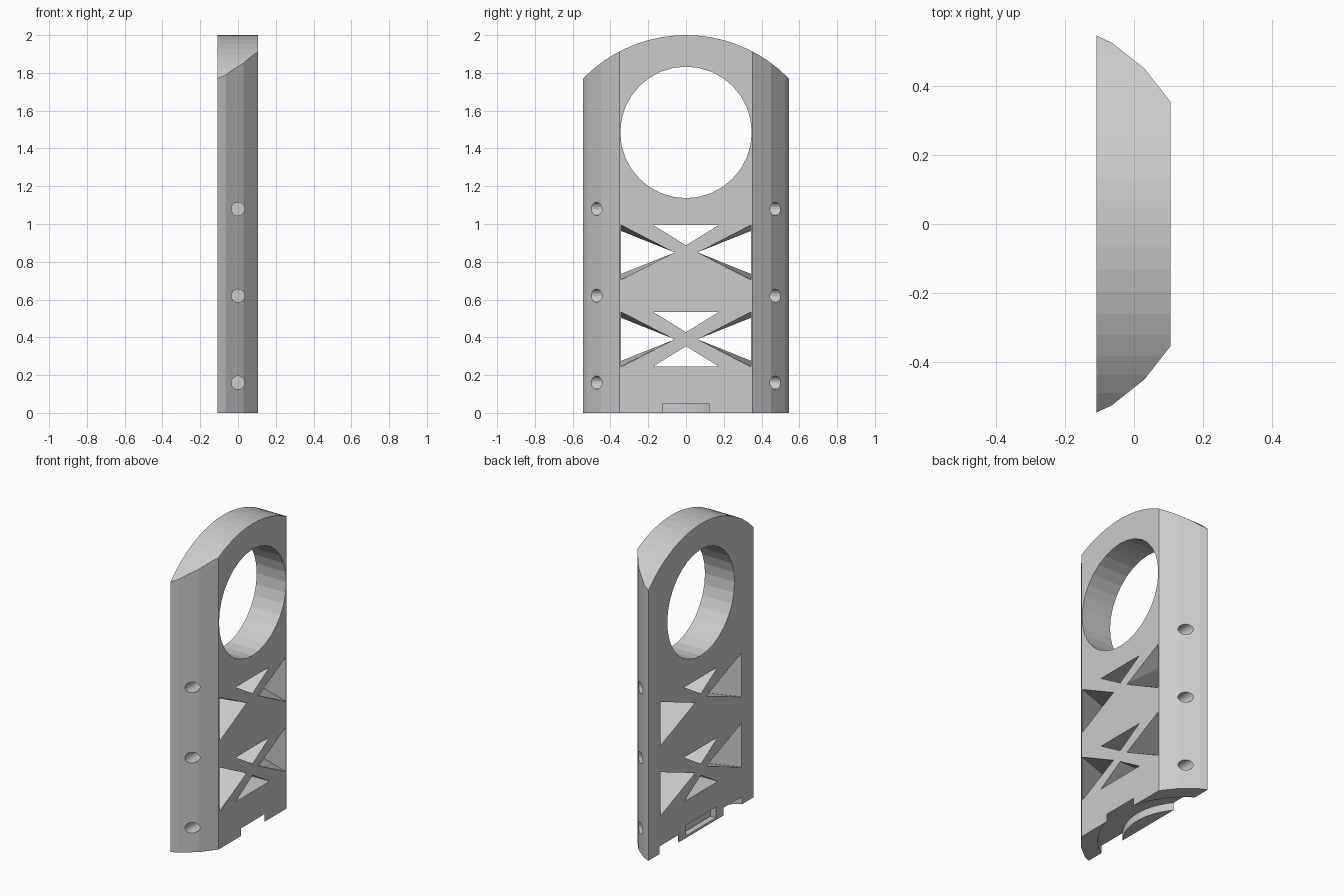
import bpy, bmesh
from math import sin, cos, pi, radians

cube = bpy.data.objects.get("Cube")
if cube:
    bpy.data.objects.remove(cube, do_unlink=True)

grey = bpy.data.materials.new("plain_grey")
grey.use_nodes = True
colour = (0.6, 0.6, 0.6, 1)
grey.diffuse_color = colour
grey.node_tree.nodes["Principled BSDF"].inputs["Base Color"].default_value = colour


def loft(name, start, end):
    """Solid between two matching outlines."""
    bm = bmesh.new()
    a = [bm.verts.new(p) for p in start]
    b = [bm.verts.new(p) for p in end]
    n = len(a)
    bm.faces.new(a)
    bm.faces.new(b[::-1])
    for i in range(n):
        j = (i + 1) % n
        bm.faces.new((a[j], a[i], b[i], b[j]))
    bmesh.ops.recalc_face_normals(bm, faces=bm.faces)
    mesh = bpy.data.meshes.new(name)
    bm.to_mesh(mesh)
    bm.free()
    mesh.materials.append(grey)
    ob = bpy.data.objects.new(name, mesh)
    bpy.context.collection.objects.link(ob)
    return ob


def along_x(name, back, front=None, x0=-0.3, x1=0.3):
    """Solid running along x between outlines given as (y, z)."""
    return loft(name, [(x0, *p) for p in back], [(x1, *p) for p in front or back])


def along_z(name, outline, z0, z1):
    return loft(name, [(*p, z0) for p in outline], [(*p, z1) for p in outline])


def arc(cx, cy, r, a0, a1, n):
    """Points from angle a0 to a1 in degrees."""
    angles = [radians(a0 + (a1 - a0) * i / n) for i in range(n + 1)]
    return [(cx + r * cos(t), cy + r * sin(t)) for t in angles]


def cut(body, tool, operation="DIFFERENCE"):
    tool.hide_render = True
    mod = body.modifiers.new(tool.name, "BOOLEAN")
    mod.operation = operation
    mod.solver = "EXACT"
    mod.object = tool
    graph = bpy.context.evaluated_depsgraph_get()
    mesh = bpy.data.meshes.new_from_object(body.evaluated_get(graph))
    body.modifiers.clear()
    body.data = mesh
    bpy.data.objects.remove(tool, do_unlink=True)


# Plate with faceted, rounded long sides
BACK, FRONT = -0.108, 0.106
side = [(BACK, 0.545), (-0.065, 0.525), (0.03, 0.45), (FRONT, 0.353)]
plate = along_z("bracket_plate", side + [(x, -y) for x, y in reversed(side)], 0, 2.1)

# Arched top
arch = arc(0, 1.24, 0.76, 0, 180, 36)
cut(plate, along_x("arch", arch + [(-0.76, -0.1), (0.76, -0.1)]), "INTERSECT")

# Large round opening
cut(plate, along_x("ring_hole", arc(0, 1.485, 0.348, 0, 360 - 360 / 32, 31)))

# Cross-braced windows; side windows widen towards the back
HALF = 0.145
for mid, directions in ((0.85, (1,)), (0.39, (1, -1))):
    for s in (1, -1):
        def window(edge):
            return [(s * 0.06, mid), (s * edge, mid + HALF * (edge - 0.06) / 0.285),
                    (s * edge, mid - HALF * (edge - 0.06) / 0.285)]

        def tall(edge):
            return [(s * 0.06, mid), (s * edge, mid + HALF), (s * edge, mid - HALF)]
        # Outlines slightly beyond both faces, so the cut is clean
        cut(plate, along_x("side_window", tall(0.424), tall(0.341), BACK - 0.01, FRONT + 0.01))
    for d in directions:
        tri = [(0, mid + d * 0.037), (0.175, mid + d * HALF), (-0.175, mid + d * HALF)]
        cut(plate, along_x("middle_window", tri))

# Blind screw holes in both long sides
for s in (1, -1):
    for z in (0.16, 0.62, 1.08):
        circle = arc(0, z, 0.035, 0, 345, 23)
        cut(plate, loft("screw_hole", [(x, s * 0.3, h) for x, h in circle],
                        [(x, s * 0.7, h) for x, h in circle]))

# Curved groove in the underside, breaking out through front and back
groove = arc(-0.394, 0, 0.515, -75, 75, 30) + arc(-0.394, 0, 0.369, 75, -75, 30)
cut(plate, along_z("base_groove", groove, -0.1, 0.05))

# Shallow slot low on the back
slot = [(-0.155, 0.015), (0.155, 0.015), (0.155, 0.085), (-0.155, 0.085)]
cut(plate, along_x("back_slot", slot, x1=-0.07))
